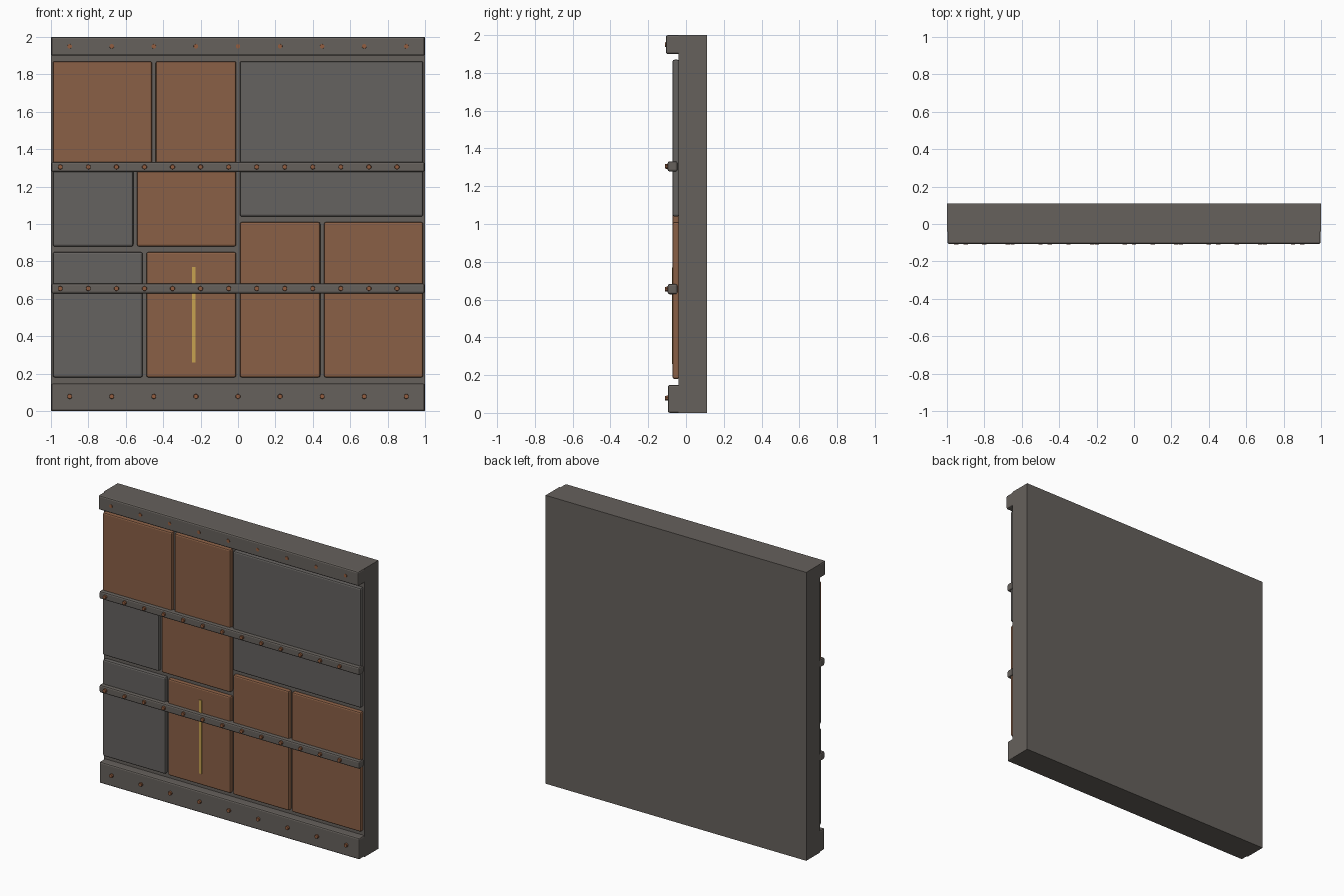
import bpy, bmesh, math
from mathutils import Matrix, Vector

if "Cube" in bpy.data.objects:
    bpy.data.objects.remove(bpy.data.objects["Cube"])


def material(name, rgb):
    m = bpy.data.materials.new(name)
    m.diffuse_color = (*rgb, 1)
    m.use_nodes = True
    m.node_tree.nodes["Principled BSDF"].inputs["Base Color"].default_value = m.diffuse_color
    return m


FRAME = material("dark frame grey", (0.133, 0.119, 0.107))
STEEL = material("panel grey", (0.130, 0.122, 0.115))
RUST = material("rust brown", (0.255, 0.117, 0.061))
COPPER = material("rivet copper", (0.29, 0.11, 0.05))
GOLD = material("brass yellow", (0.57, 0.36, 0.08))


def finish(name, bm, mat):
    bmesh.ops.recalc_face_normals(bm, faces=bm.faces)
    me = bpy.data.meshes.new(name)
    bm.to_mesh(me)
    bm.free()
    me.materials.append(mat)
    ob = bpy.data.objects.new(name, me)
    bpy.context.collection.objects.link(ob)
    return ob


def box(name, x, y, z, mat, bevel=0.0):
    bm = bmesh.new()
    bmesh.ops.create_cube(bm, size=1)
    for v in bm.verts:
        v.co = Vector([(r[0] + r[1]) / 2 + c * (r[1] - r[0])
                       for c, r in zip(v.co, (x, y, z))])
    if bevel:
        bmesh.ops.bevel(bm, geom=bm.edges[:], offset=bevel, segments=2,
                        profile=0.5, affect='EDGES')
    return finish(name, bm, mat)


def rivets(name, start, step, count, z, y_back):
    # Row of short round studs pointing to the front
    bm = bmesh.new()
    turn = Matrix.Rotation(math.pi / 2, 4, 'X')
    for i in range(count):
        pos = Vector((start + i * step, (y_back - 0.11) / 2, z))
        bmesh.ops.create_cone(bm, cap_ends=True, segments=10,
                              radius1=0.014, radius2=0.012,
                              depth=y_back + 0.11,
                              matrix=Matrix.Translation(pos) @ turn)
    return finish(name, bm, COPPER)


# Wall slab behind everything
box("wall_slab", (-1, 1), (-0.04, 0.11), (0, 2), FRAME)

# Heavy rails at the top and bottom
box("top_rail", (-0.998, 0.998), (-0.107, -0.02), (1.9, 2.0), FRAME, 0.01)
box("bottom_rail", (-0.998, 0.998), (-0.096, -0.02), (0.0, 0.148), FRAME, 0.01)
rivets("top_rail_rivets", -0.9, 0.225, 9, 1.95, -0.09)
rivets("bottom_rail_rivets", -0.9, 0.225, 9, 0.078, -0.09)

# Narrow riveted straps
for label, z in (("upper", 1.305), ("lower", 0.655)):
    box(label + "_strap", (-0.998, 0.998), (-0.097, -0.045),
        (z - 0.027, z + 0.027), FRAME, 0.01)
    rivets(label + "_strap_rivets", -0.95, 0.15, 13, z, -0.09)

# Patchwork plates: x range, z range, colour
plates = [
    ((-0.99, -0.46), (1.32, 1.87), RUST),
    ((-0.44, -0.01), (1.32, 1.87), RUST),
    ((0.01, 0.99), (1.04, 1.87), STEEL),
    ((-0.99, -0.56), (0.88, 1.29), STEEL),
    ((-0.54, -0.01), (0.88, 1.29), RUST),
    ((-0.99, -0.51), (0.18, 0.85), STEEL),
    ((-0.49, -0.01), (0.18, 0.85), RUST),
    ((0.01, 0.44), (0.18, 1.01), RUST),
    ((0.46, 0.99), (0.18, 1.01), RUST),
]
for i, (x, z, mat) in enumerate(plates):
    box(f"plate_{i + 1}", x, (-0.071, -0.035), z, mat, 0.01)

# Thin brass stripe on one plate
box("brass_stripe", (-0.247, -0.227), (-0.075, -0.07), (0.26, 0.77), GOLD)
